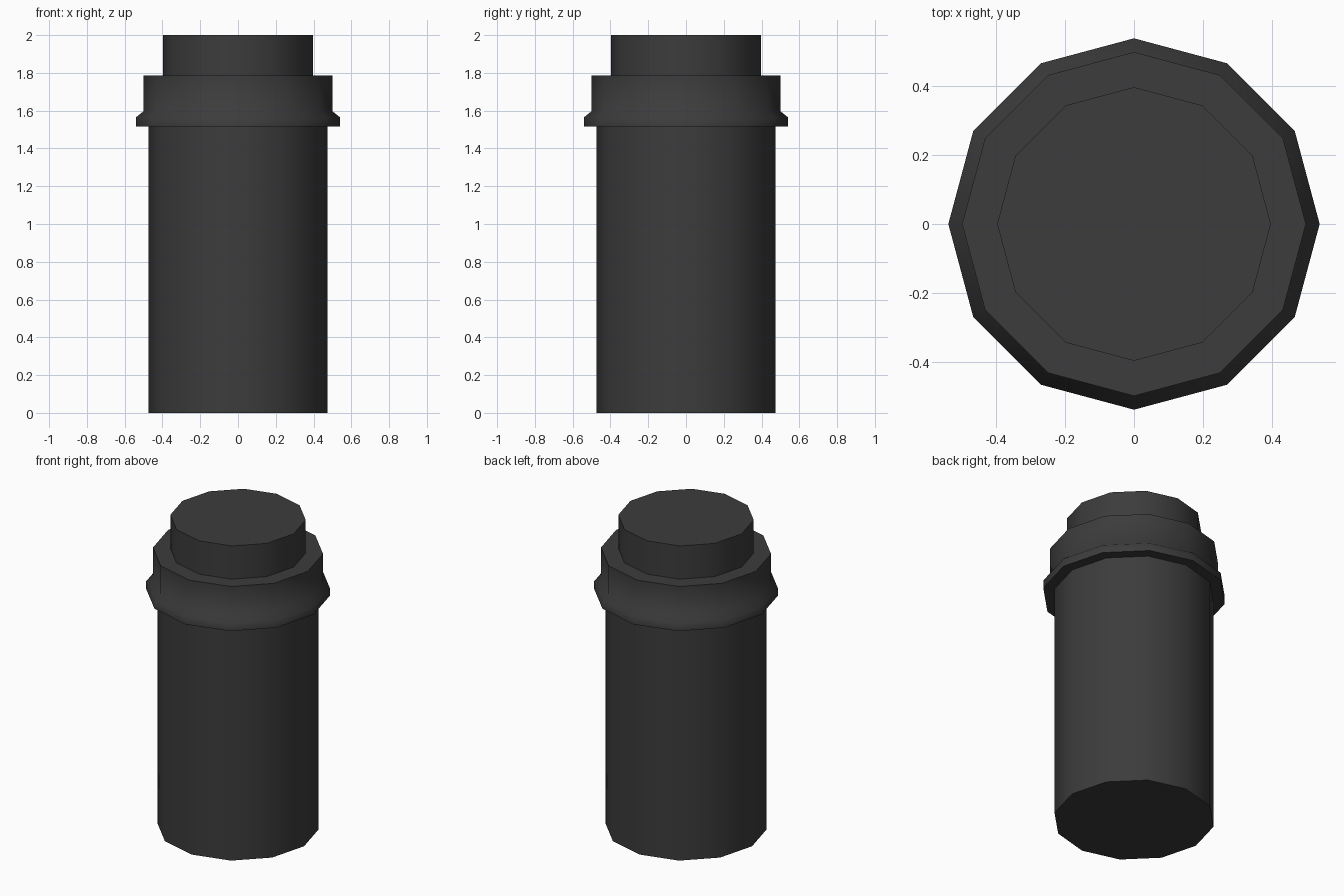
import bpy, bmesh, math

if "Cube" in bpy.data.objects:
    bpy.data.objects.remove(bpy.data.objects["Cube"])

SIDES = 12

mat = bpy.data.materials.new("dark_grey")
mat.diffuse_color = (0.045, 0.045, 0.045, 1)
mat.use_nodes = True
mat.node_tree.nodes["Principled BSDF"].inputs["Base Color"].default_value = mat.diffuse_color


def turned(name, profile):
    """Closed 12-sided solid from (radius, z) pairs, bottom to top."""
    bm = bmesh.new()
    rings = []
    for r, z in profile:
        rings.append([bm.verts.new((r * math.cos(2 * math.pi * i / SIDES),
                                    r * math.sin(2 * math.pi * i / SIDES), z))
                      for i in range(SIDES)])
    for low, high in zip(rings, rings[1:]):
        for i in range(SIDES):
            j = (i + 1) % SIDES
            bm.faces.new((low[i], low[j], high[j], high[i]))
    bm.faces.new(rings[0][::-1])
    bm.faces.new(rings[-1])
    mesh = bpy.data.meshes.new(name)
    bm.to_mesh(mesh)
    bm.free()
    mesh.materials.append(mat)
    obj = bpy.data.objects.new(name, mesh)
    bpy.context.collection.objects.link(obj)
    bpy.ops.object.select_all(action='DESELECT')
    obj.select_set(True)
    bpy.context.view_layer.objects.active = obj
    bpy.ops.object.shade_smooth_by_angle(angle=math.radians(60))
    return obj


# One stepped, lathed shell: body, flared flange, collar, top plug
turned("stepped_canister", [
    (0.473, 0.0), (0.473, 1.515),      # body
    (0.54, 1.515), (0.54, 1.565),      # flange
    (0.50, 1.597), (0.50, 1.785),      # collar
    (0.398, 1.785), (0.398, 2.0),      # top plug
])
